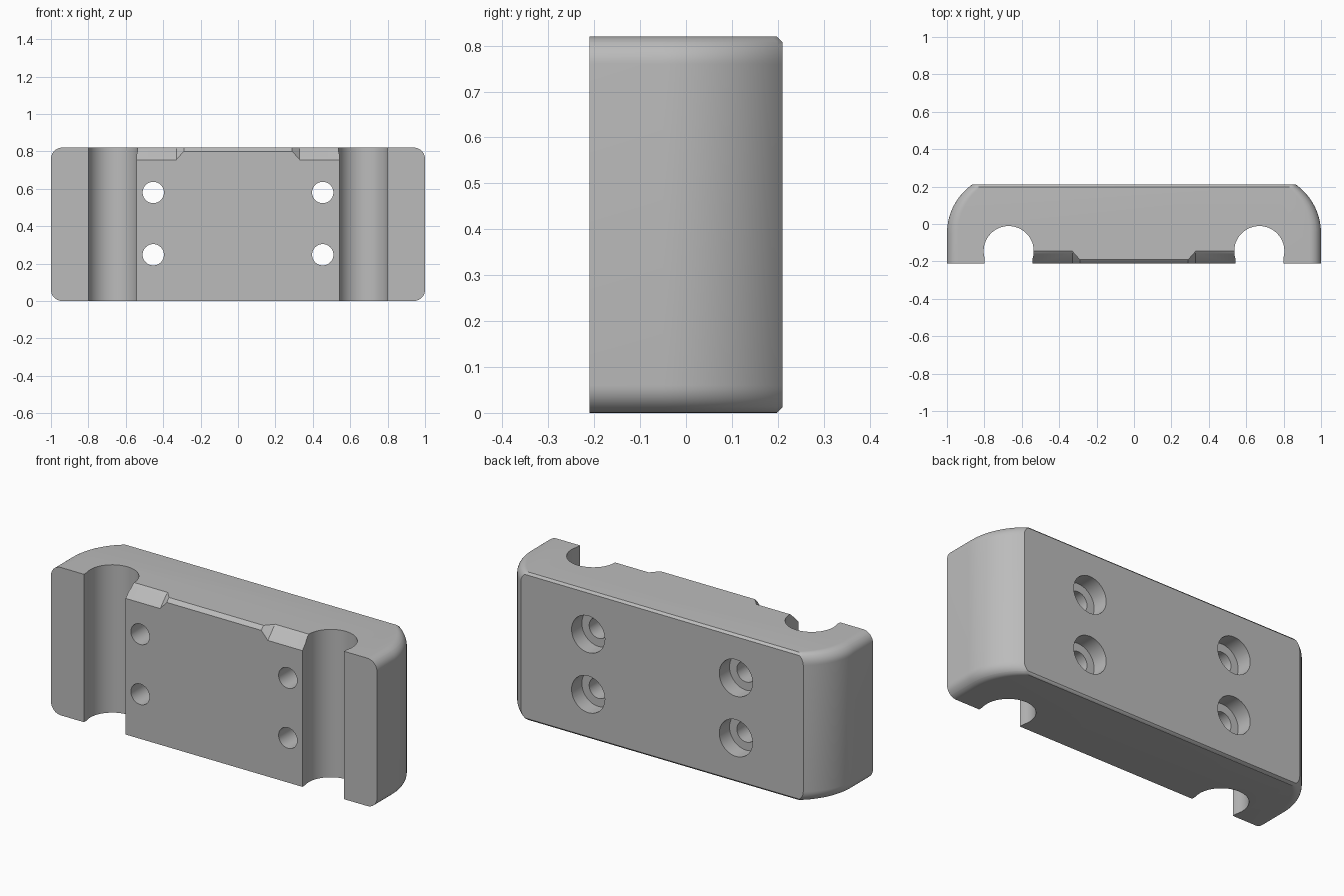
import bpy, bmesh
from math import pi, sin, cos, asin, acos, sqrt
from mathutils import Matrix

if "Cube" in bpy.data.objects:
    bpy.data.objects.remove(bpy.data.objects["Cube"], do_unlink=True)

HEIGHT, FRONT, BACK = 0.82, -0.21, 0.21
FILLET, CHAMFER = 0.06, 0.012
SIDE_R, SIDE_Y = 0.32, -0.05
GROOVE_X, GROOVE_Y, GROOVE_R = 0.67, -0.145, 0.134

grey = bpy.data.materials.new("plain grey")
grey.use_nodes = True
grey.diffuse_color = (0.5, 0.5, 0.5, 1)
grey.node_tree.nodes["Principled BSDF"].inputs["Base Color"].default_value = (0.5, 0.5, 0.5, 1)


def make_object(name, bm):
    bmesh.ops.recalc_face_normals(bm, faces=bm.faces)
    mesh = bpy.data.meshes.new(name)
    bm.to_mesh(mesh)
    bm.free()
    mesh.materials.append(grey)
    obj = bpy.data.objects.new(name, mesh)
    bpy.context.collection.objects.link(obj)
    return obj


def loft(name, sections):
    """Join equal-length closed sections and cap both ends."""
    bm = bmesh.new()
    rings = [[bm.verts.new(p) for p in s] for s in sections]
    for a, b in zip(rings, rings[1:]):
        for i in range(len(a)):
            j = (i + 1) % len(a)
            bm.faces.new((a[i], a[j], b[j], b[i]))
    bm.faces.new(rings[0][::-1])
    bm.faces.new(rings[-1])
    return make_object(name, bm)


def outline(z):
    """Plan outline at height z, drawn in at the rounded ends."""
    h = min(z, HEIGHT - z)
    inset = FILLET - sqrt(max(0, FILLET**2 - max(0, FILLET - h)**2))
    back = BACK - max(0, CHAMFER - h)
    lip = 0.3
    half_open = GROOVE_R * cos(lip)
    half = [(GROOVE_X - half_open, FRONT)]
    # Round groove with a short straight lip
    for i in range(33):
        a = pi + lip - (pi + 2 * lip) * i / 32
        half.append((GROOVE_X + GROOVE_R * cos(a), GROOVE_Y + GROOVE_R * sin(a)))
    half += [(GROOVE_X + half_open, FRONT), (1 - inset, FRONT)]
    # Curved outer side
    end = asin((back - SIDE_Y) / SIDE_R)
    for i in range(17):
        a = end * i / 16
        half.append((1 - inset - SIDE_R * (1 - cos(a)), SIDE_Y + SIDE_R * sin(a)))
    loop = half + [(-x, y) for x, y in reversed(half)]
    return [(x, y, z) for x, y in loop]


# Main block
angles = sorted([pi / 2 * i / 10 for i in range(11)] + [acos(1 - CHAMFER / FILLET)])
levels = [FILLET * (1 - cos(a)) for a in angles]
levels += [HEIGHT - h for h in reversed(levels)]
block = loft("clamp_block", [outline(z) for z in levels])


def cut(cutter):
    cutter.hide_render = True
    mod = block.modifiers.new("cut", "BOOLEAN")
    mod.operation = "DIFFERENCE"
    mod.solver = "EXACT"
    mod.object = cutter
    bpy.context.view_layer.objects.active = block
    bpy.ops.object.modifier_apply(modifier=mod.name)
    bpy.data.objects.remove(cutter, do_unlink=True)


def cylinder(name, x, z, radius, y0, y1):
    bm = bmesh.new()
    place = Matrix.Translation((x, (y0 + y1) / 2, z)) @ Matrix.Rotation(pi / 2, 4, "X")
    bmesh.ops.create_cone(bm, cap_ends=True, segments=40, radius1=radius,
                          radius2=radius, depth=y1 - y0, matrix=place)
    return make_object(name, bm)


# Bolt holes with counterbores at the back
for x in (-0.453, 0.453):
    for z in (0.247, 0.58):
        cut(cylinder("bolt_hole", x, z, 0.057, -0.3, 0.3))
        cut(cylinder("counterbore", x, z, 0.102, BACK - 0.09, 0.3))

# Top front edge relief: deep near the grooves, slight in the middle
stations = [(-0.6, 0.065), (-0.33, 0.065), (-0.29, 0.02),
            (0.29, 0.02), (0.33, 0.065), (0.6, 0.065)]
sections = []
for x, c in stations:
    sections.append([(x, FRONT - 0.05, HEIGHT + 0.05), (x, FRONT - 0.05, HEIGHT - c),
                     (x, FRONT, HEIGHT - c), (x, FRONT + c * 0.8, HEIGHT - c * 0.15),
                     (x, FRONT + c, HEIGHT), (x, FRONT + c, HEIGHT + 0.05)])
cut(loft("edge_relief", sections))

# Smooth curves, crisp edges
bpy.ops.object.select_all(action="DESELECT")
block.select_set(True)
bpy.context.view_layer.objects.active = block
bpy.ops.object.shade_smooth_by_angle(angle=pi / 6)
